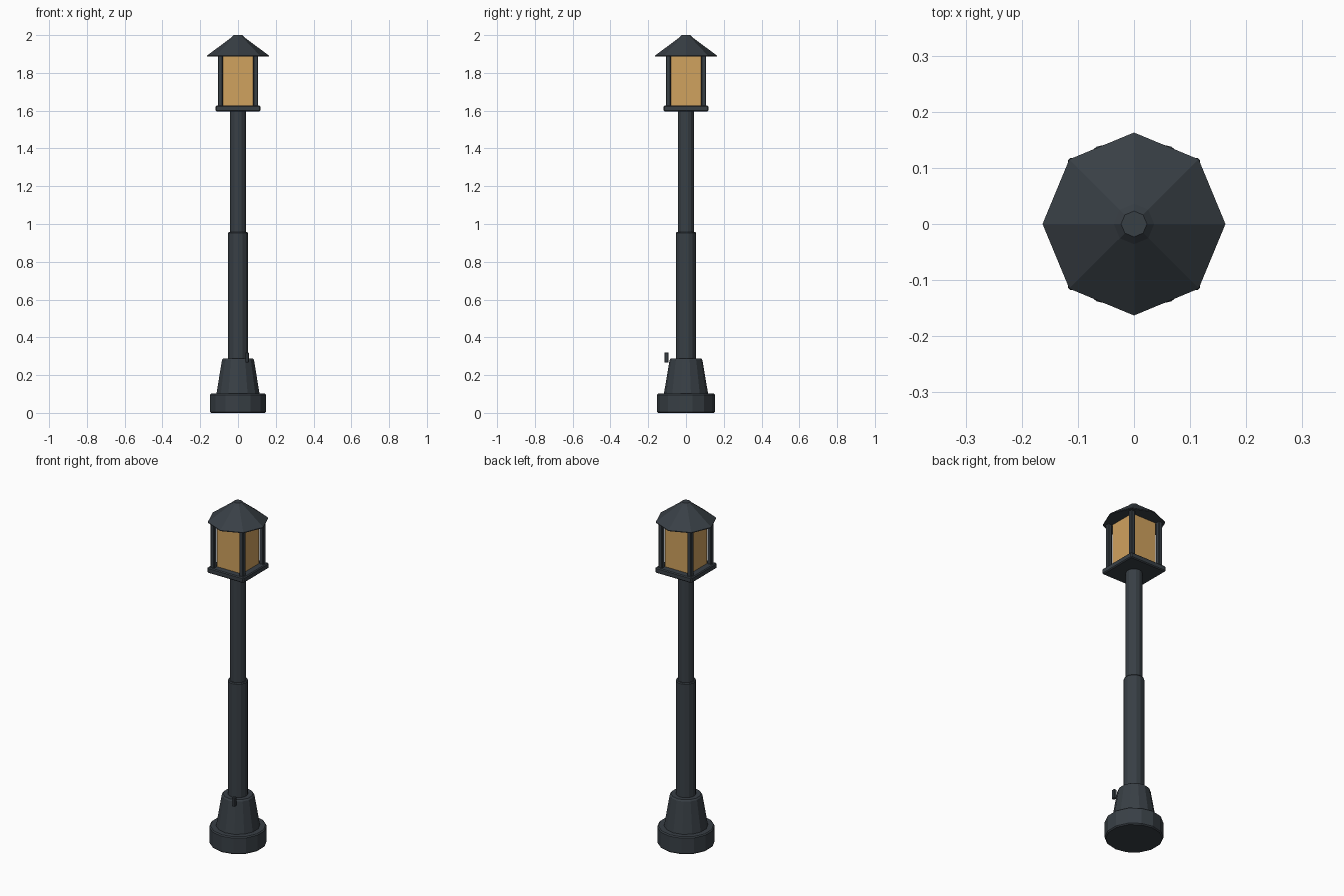
import bpy, bmesh, math

if "Cube" in bpy.data.objects:
    bpy.data.objects.remove(bpy.data.objects["Cube"])


def material(name, rgb):
    m = bpy.data.materials.new(name)
    m.diffuse_color = (*rgb, 1.0)
    m.use_nodes = True
    m.node_tree.nodes["Principled BSDF"].inputs["Base Color"].default_value = m.diffuse_color
    return m


METAL = material("dark_metal", (0.040, 0.050, 0.060))
GLASS = material("amber_glass", (0.63, 0.36, 0.112))


def finish(name, bm, mat):
    bmesh.ops.recalc_face_normals(bm, faces=bm.faces)
    me = bpy.data.meshes.new(name)
    bm.to_mesh(me)
    bm.free()
    me.materials.append(mat)
    ob = bpy.data.objects.new(name, me)
    bpy.context.collection.objects.link(ob)
    return ob


def turned(name, profile, sides, mat=METAL):
    """Stack of regular polygons (radius, height), a corner facing +y."""
    bm = bmesh.new()
    rings = []
    for r, z in profile:
        angles = [math.pi / 2 + math.tau * i / sides for i in range(sides)]
        rings.append([bm.verts.new((r * math.cos(a), r * math.sin(a), z)) for a in angles])
    for low, high in zip(rings, rings[1:]):
        for i in range(sides):
            j = (i + 1) % sides
            bm.faces.new((low[i], low[j], high[j], high[i]))
    bm.faces.new(rings[0])
    bm.faces.new(rings[-1])
    return finish(name, bm, mat)


def box(name, centre, size, mat=METAL, bevel=0.0):
    bm = bmesh.new()
    bmesh.ops.create_cube(bm, size=1)
    for v in bm.verts:
        v.co = [c + p * s for c, p, s in zip(centre, v.co, size)]
    if bevel:
        bmesh.ops.bevel(bm, geom=bm.edges[:], offset=bevel, segments=1, affect='EDGES')
    return finish(name, bm, mat)


# Foot: wide plinth and tapered collar
turned("plinth", [(0.147, 0), (0.153, 0.006), (0.153, 0.096), (0.147, 0.102)], 14)
turned("tapered_collar", [(0.118, 0.095), (0.087, 0.28), (0.080, 0.288)], 14)

# Two-stage pole
turned("lower_pole", [(0.054, 0.27), (0.054, 0.952), (0.050, 0.957)], 14)
turned("upper_pole", [(0.043, 0.94), (0.043, 1.60)], 14)

# Small latch in front of the collar
box("latch", (0.048, -0.103, 0.293), (0.018, 0.022, 0.054), bevel=0.003)

# Lantern: floor plate, glass and four corner posts
box("lantern_floor", (0, 0, 1.611), (0.236, 0.236, 0.032), bevel=0.005)
box("lantern_glass", (0, 0, 1.757), (0.16, 0.16, 0.264), GLASS)
for sx, side in ((-1, "left"), (1, "right")):
    for sy, end in ((-1, "front"), (1, "back")):
        box(f"{end}_{side}_post", (sx * 0.093, sy * 0.093, 1.757),
            (0.025, 0.025, 0.275), bevel=0.003)

# Eight-sided roof with a blunt cap
turned("roof", [(0.163, 1.888), (0.163, 1.892), (0.036, 1.987), (0.023, 2.0)], 8)
